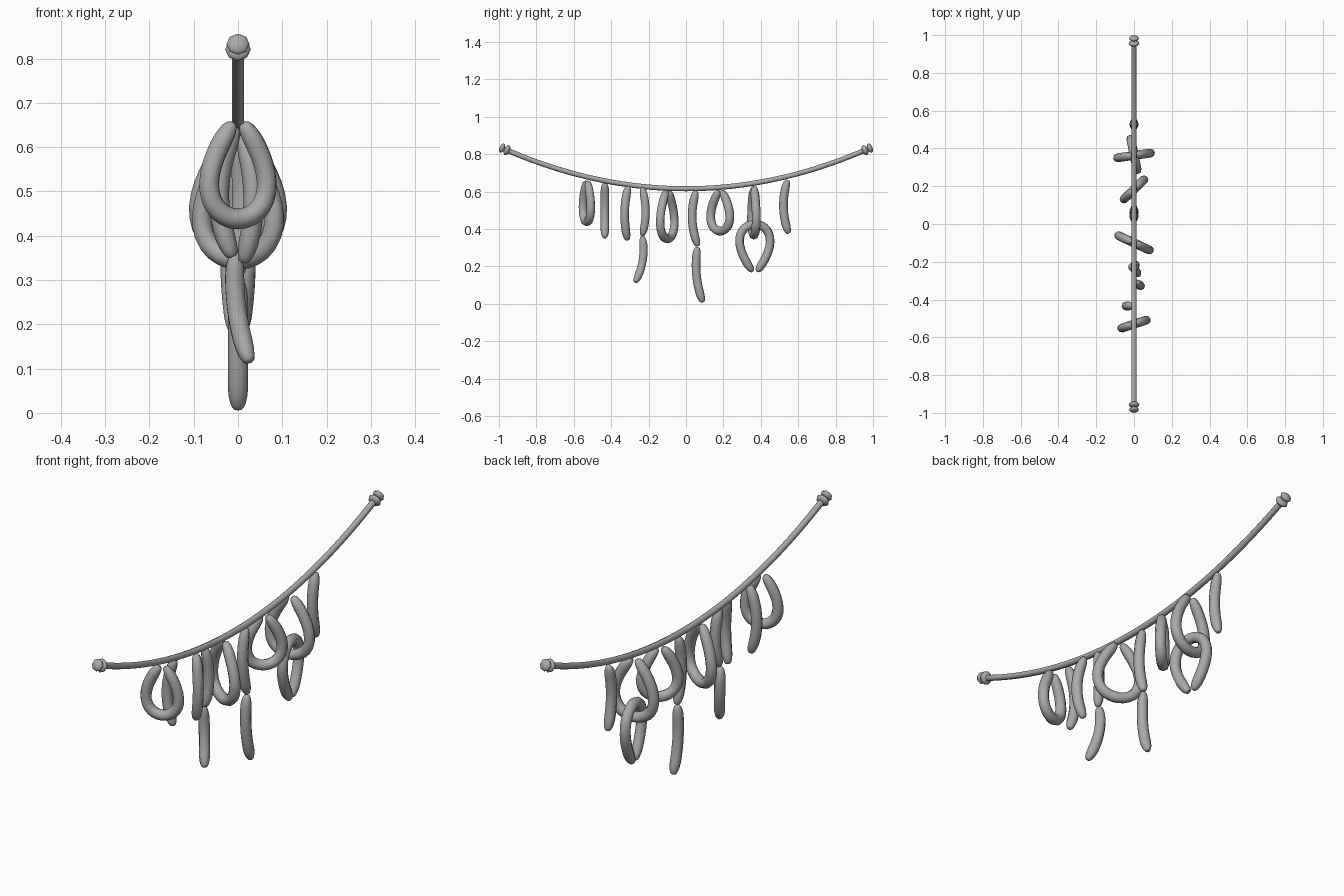
import bpy
import math
from mathutils import Vector

cube = bpy.data.objects.get("Cube")
if cube:
    bpy.data.objects.remove(cube, do_unlink=True)

grey = bpy.data.materials.new("plain grey")
grey.use_nodes = True
COLOUR = (0.4, 0.4, 0.4, 1)
grey.diffuse_color = COLOUR
grey.node_tree.nodes["Principled BSDF"].inputs["Base Color"].default_value = COLOUR


def tube(name, points, radius, rounded=True):
    """Sweep an eight-sided tube along points, with rounded sausage ends."""
    curve = bpy.data.curves.new(name, "CURVE")
    curve.dimensions = "3D"
    curve.bevel_depth = radius
    curve.bevel_resolution = 2
    curve.use_fill_caps = True
    spline = curve.splines.new("POLY")
    spline.points.add(len(points) - 1)
    for i, (point, co) in enumerate(zip(spline.points, points)):
        point.co = (*co, 1)
        if rounded:
            end = points[0] if i < len(points) / 2 else points[-1]
            near = min((co - end).length / 0.06, 1)
            point.radius = 0.3 + 0.7 * math.sqrt(1 - (1 - near) ** 2)
    temp = bpy.data.objects.new(name + "_path", curve)
    bpy.context.collection.objects.link(temp)
    bpy.context.view_layer.update()
    mesh = bpy.data.meshes.new_from_object(temp)
    bpy.data.objects.remove(temp, do_unlink=True)
    mesh.name = name
    mesh.materials.clear()
    mesh.materials.append(grey)
    for face in mesh.polygons:
        face.use_smooth = True
    obj = bpy.data.objects.new(name, mesh)
    bpy.context.collection.objects.link(obj)
    return obj


def sausage(name, top, middle, bottom):
    """Bowed link passing through three points."""
    a, m, b = Vector(top), Vector(middle), Vector(bottom)
    handle = 2 * m - (a + b) / 2
    steps = [(1 - math.cos(math.pi * i / 20)) / 2 for i in range(21)]
    tube(name, [a * (1 - t) ** 2 + handle * 2 * t * (1 - t) + b * t * t for t in steps], 0.023)


def loop(name, y, tip, base, half_width, direction):
    """Teardrop link: both ends meet at the tip, round side at the base."""
    side = Vector((*direction, 0)).normalized()
    points = []
    for i in range(33):
        angle = 0.1 + (2 * math.pi - 0.2) * i / 32
        gap = 0.011 * math.cos(angle / 2)
        across = half_width / 0.77 * math.sin(angle) * math.sin(angle / 2) + gap
        z = base + (tip - base) * (1 + math.cos(angle)) / 2
        points.append(side * across + Vector((0, y, z)))
    tube(name, points, 0.0235)


# Sagging cord
def sag(y):
    return 0.615 + 0.225 * y * y


tube("cord", [Vector((0, i * 0.0485, sag(i * 0.0485))) for i in range(-20, 21)], 0.0135, False)

# Two flattened beads on each cord end
for side, label in ((-1, "front"), (1, "back")):
    for y, radius, part in ((0.983, 0.026, "end_bead"), (0.957, 0.029, "collar_bead")):
        bpy.ops.mesh.primitive_uv_sphere_add(segments=8, ring_count=6, radius=radius,
                                             location=(0, side * y, sag(y)))
        bead = bpy.context.object
        bead.name = label + "_" + part
        bead.scale.z = 0.55
        bead.rotation_euler.x = side * (math.atan(0.45 * y) - math.pi / 2)
        bead.data.materials.append(grey)
        bpy.ops.object.shade_smooth_by_angle(angle=math.radians(50))

# Teardrop loops, the last one hooked upside down through another
loop("loop_front", -0.53, 0.655, 0.438, 0.062, (0.95, 0.31))
loop("loop_middle", -0.1, 0.605, 0.347, 0.084, (0.9, -0.42))
loop("loop_back", 0.183, 0.605, 0.388, 0.067, (0.72, 0.7))
loop("loop_holder", 0.363, 0.625, 0.367, 0.082, (0.98, 0.14))
loop("loop_hooked", 0.368, 0.172, 0.425, 0.077, (-0.2, 0.98))

# Bowed single and double hanging links
sausage("link_front", (-0.005, -0.434, 0.645), (-0.043, -0.434, 0.5), (-0.012, -0.434, 0.352))
sausage("link_second", (0.01, -0.308, 0.628), (0.035, -0.328, 0.485), (0.012, -0.312, 0.34))
sausage("link_third", (0, -0.235, 0.622), (0.008, -0.216, 0.49), (0, -0.235, 0.364))
sausage("link_third_lower", (-0.005, -0.234, 0.362), (-0.003, -0.231, 0.235), (0.026, -0.272, 0.115))
sausage("link_centre", (0, 0.055, 0.603), (0, 0.033, 0.455), (0, 0.065, 0.308))
sausage("link_centre_lower", (0, 0.062, 0.303), (0, 0.056, 0.155), (0, 0.09, 0.008))
sausage("link_back", (0, 0.544, 0.662), (0, 0.521, 0.52), (0, 0.549, 0.376))
